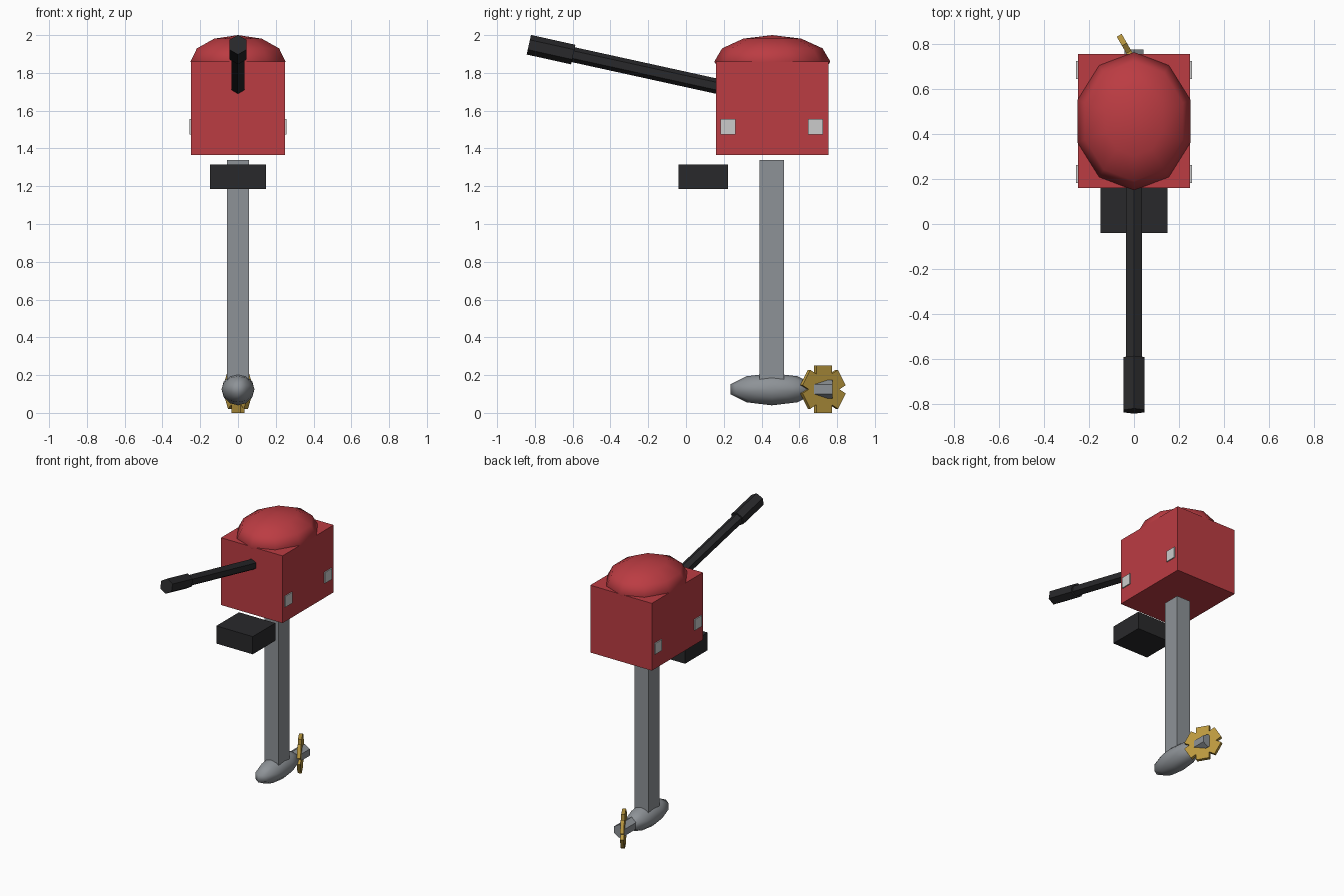
import bpy
from math import radians, pi
from mathutils import Vector, Matrix

if "Cube" in bpy.data.objects:
    bpy.data.objects.remove(bpy.data.objects["Cube"])


def material(name, rgb):
    m = bpy.data.materials.new(name)
    m.diffuse_color = (*rgb, 1)
    m.use_nodes = True
    m.node_tree.nodes["Principled BSDF"].inputs["Base Color"].default_value = m.diffuse_color
    return m


RED = material("red_paint", (0.50, 0.045, 0.055))
BLACK = material("black_plastic", (0.022, 0.022, 0.024))
METAL = material("grey_metal", (0.27, 0.29, 0.31))
LIGHT = material("light_steel", (0.55, 0.55, 0.55))
GOLD = material("brass", (0.50, 0.32, 0.05))


def finish(name, mat):
    ob = bpy.context.object
    ob.name = ob.data.name = name
    ob.data.materials.append(mat)
    return ob


def box(name, mat, lo, hi):
    lo, hi = Vector(lo), Vector(hi)
    bpy.ops.mesh.primitive_cube_add(size=1)
    ob = finish(name, mat)
    ob.data.transform(Matrix.Translation((lo + hi) / 2) @ Matrix.Diagonal((*(hi - lo), 1)))
    return ob


def ellipsoid(name, mat, centre, radii, turn=Matrix()):
    bpy.ops.mesh.primitive_uv_sphere_add(segments=10, ring_count=6, radius=1)
    ob = finish(name, mat)
    ob.data.transform(Matrix.Translation(centre) @ Matrix.Diagonal((*radii, 1)) @ turn)
    bpy.ops.object.shade_smooth()
    return ob


def hex_rod(name, mat, a, b, radius):
    """Six-sided rod from a to b with a corner pointing up."""
    a, b = Vector(a), Vector(b)
    bpy.ops.mesh.primitive_cylinder_add(vertices=6, radius=radius, depth=(b - a).length)
    ob = finish(name, mat)
    d = (b - a).normalized()
    side = Vector((1, 0, 0))
    rot = Matrix((side, d.cross(side), d)).transposed().to_4x4()
    ob.data.transform(Matrix.Translation((a + b) / 2) @ rot)
    return ob


# engine cowl with domed lid
box("cowl", RED, (-0.25, 0.16, 1.365), (0.25, 0.755, 1.86))
ellipsoid("cowl_dome", RED, (0, 0.457, 1.86), (0.264, 0.307, 0.14))

# side latches
for x, side in ((0.25, "right"), (-0.25, "left")):
    for y, end in ((0.223, "front"), (0.685, "rear")):
        box(f"latch_{side}_{end}", LIGHT, (x - 0.008, y - 0.04, 1.475), (x + 0.008, y + 0.04, 1.555))

# drive leg and gear housing
box("drive_leg", METAL, (-0.057, 0.39, 0.13), (0.057, 0.52, 1.34))
ellipsoid("gear_housing", METAL, (0, 0.455, 0.125), (0.087, 0.231, 0.085),
          Matrix.Rotation(pi / 2, 4, 'Z') @ Matrix.Rotation(pi / 2, 4, 'X'))

# transom clamp
box("transom_clamp", BLACK, (-0.148, -0.04, 1.185), (0.148, 0.222, 1.315))

# tiller arm and grip
hex_rod("tiller_arm", BLACK, (0, 0.22, 1.717), (0, -0.65, 1.908), 0.04)
hex_rod("tiller_grip", BLACK, (0, -0.597, 1.897), (0, -0.832, 1.949), 0.053)

# propeller: hub plus three crossed bars, turned about the vertical
hex_rod("propeller_hub", METAL, (0, 0.6, 0.125), (0, 0.775, 0.125), 0.049)
for i in range(3):
    ob = box(f"propeller_blade_{i + 1}", GOLD, (-0.0125, -0.047, -0.125), (0.0125, 0.047, 0.125))
    ob.data.transform(Matrix.Translation((0, 0.725, 0.125)) @ Matrix.Rotation(radians(30), 4, 'Z')
                      @ Matrix.Rotation(radians(60 * i), 4, 'X'))
